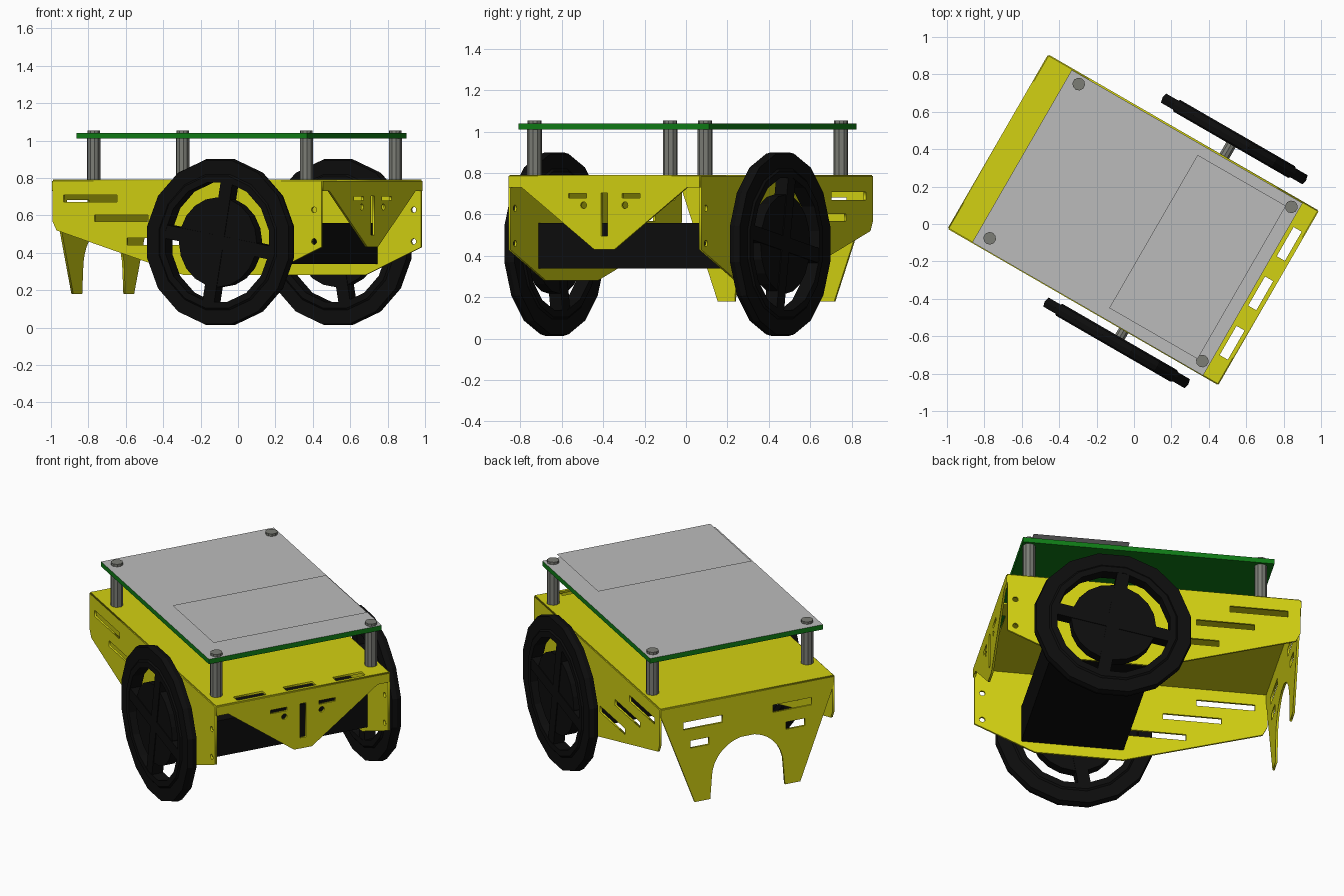
import bpy
import bmesh
from math import cos, sin, pi, radians
from mathutils import Matrix, Vector

cube = bpy.data.objects.get("Cube")
if cube:
    bpy.data.objects.remove(cube, do_unlink=True)

# The whole vehicle is turned about the vertical axis
TURN = Matrix.Rotation(radians(-30), 4, 'Z')
MID = 0.0175          # centre line across the body
LEFT, RIGHT = 0.55, -0.515
FRONT, BACK = 0.815, -0.845
DECK = 0.785
AXLE = (0.237, 0.457)  # along, height


def material(name, rgb):
    m = bpy.data.materials.new(name)
    m.use_nodes = True
    m.diffuse_color = (*rgb, 1)
    m.node_tree.nodes["Principled BSDF"].inputs["Base Color"].default_value = (*rgb, 1)
    return m


YELLOW = material("yellow sheet", (0.65, 0.64, 0.006))
BLACK = material("black plastic", (0.004, 0.004, 0.004))
GREEN = material("green board", (0.005, 0.2, 0.008))
GREY = material("light grey", (0.5, 0.5, 0.5))
METAL = material("dull metal", (0.2, 0.205, 0.18))


def add(name, mesh, mats, place=Matrix()):
    ob = bpy.data.objects.new(name, mesh)
    bpy.context.collection.objects.link(ob)
    for m in mats:
        mesh.materials.append(m)
    ob.matrix_world = TURN @ place
    return ob


def from_bmesh(name, bm, mats, place=Matrix()):
    bmesh.ops.recalc_face_normals(bm, faces=bm.faces)
    mesh = bpy.data.meshes.new(name)
    bm.to_mesh(mesh)
    bm.free()
    return add(name, mesh, mats, place)


def plate(name, loops, place, thick=0.012):
    """Sheet from an outline followed by hole outlines."""
    cu = bpy.data.curves.new(name, 'CURVE')
    cu.dimensions, cu.fill_mode, cu.extrude = '2D', 'BOTH', thick / 2
    for loop in loops:
        sp = cu.splines.new('POLY')
        sp.points.add(len(loop) - 1)
        for p, (a, b) in zip(sp.points, loop):
            p.co = (a, b, 0, 1)
        sp.use_cyclic_u = True
    tmp = bpy.data.objects.new(name + " outline", cu)
    bpy.context.collection.objects.link(tmp)
    bpy.context.view_layer.update()
    graph = bpy.context.evaluated_depsgraph_get()
    mesh = bpy.data.meshes.new_from_object(tmp.evaluated_get(graph))
    bpy.data.objects.remove(tmp, do_unlink=True)
    mesh.materials.clear()
    return add(name, mesh, [YELLOW], place)


def slot(a, b, w, h):
    return [(a - w/2, b - h/2), (a + w/2, b - h/2), (a + w/2, b + h/2), (a - w/2, b + h/2)]


def hole(a, b, r, n=10):
    return [(a + r*cos(2*pi*i/n), b + r*sin(2*pi*i/n)) for i in range(n)]


def box_into(bm, lo, hi, rot=Matrix()):
    lo, hi = Vector(lo), Vector(hi)
    mat = rot @ Matrix.Translation((lo + hi)/2) @ Matrix.Diagonal((*(hi - lo), 1))
    bmesh.ops.create_cube(bm, size=1, matrix=mat)


def rod_into(bm, r, lo, hi, n, mat=Matrix()):
    bmesh.ops.create_cone(bm, cap_ends=True, segments=n, radius1=r, radius2=r, depth=hi - lo,
                          matrix=mat @ Matrix.Translation((0, 0, (lo + hi)/2)))


# Top deck with three cable slots at the front
deck = [(BACK, RIGHT), (FRONT, RIGHT), (FRONT, LEFT), (BACK, LEFT)]
plate("top_deck", [deck] + [slot(0.772, MID + s*0.305, 0.05, 0.18) for s in (-1, 0, 1)],
      Matrix.Translation((0, 0, DECK)))

# Side panels
side = [(BACK, DECK), (BACK, 0.57), (-0.82, 0.52), (-0.03, 0.28), (0.47, 0.28),
        (FRONT, 0.43), (FRONT, DECK)]
side_holes = [slot(-0.61, 0.69, 0.33, 0.038), slot(-0.42, 0.585, 0.33, 0.035),
              slot(-0.22, 0.46, 0.33, 0.038), hole(0.77, 0.46, 0.016), hole(0.77, 0.63, 0.016)]
for name, v in (("left_panel", LEFT), ("right_panel", RIGHT)):
    plate(name, [side] + side_holes,
          Matrix.Translation((0, v, 0)) @ Matrix.Rotation(pi/2, 4, 'X'))

# End panels are drawn as half outlines and mirrored
END = Matrix(((0, 0, 1, 0), (1, 0, 0, MID), (0, 1, 0, 0), (0, 0, 0, 1)))


def mirrored(half):
    return half + [(-a, b) for a, b in reversed(half)]


front = mirrored([(0.533, DECK), (0.533, 0.73), (0.46, 0.73), (0.055, 0.43)])
front_holes = [slot(0, 0.6, 0.035, 0.21)]
for s in (-1, 1):
    front_holes += [slot(s*0.15, 0.69, 0.1, 0.022), hole(s*0.115, 0.645, 0.017)]
plate("front_panel", [front] + front_holes, Matrix.Translation((FRONT, 0, 0)) @ END)

arch = [(0.22*cos(t*pi/16), 0.31 + 0.22*sin(t*pi/16)) for t in range(8)]
back = mirrored([(0.533, DECK), (0.533, 0.74), (0.325, 0.18), (0.23, 0.18)] + arch)
back_holes = []
for s in (-1, 1):
    back_holes += [slot(s*0.275, 0.66, 0.24, 0.045), slot(s*0.295, 0.54, 0.115, 0.045)]
plate("back_panel", [back] + back_holes, Matrix.Translation((BACK, 0, 0)) @ END)

# Motor and battery block
bm = bmesh.new()
box_into(bm, (-0.03, RIGHT + 0.01, 0.34), (0.55, LEFT - 0.01, 0.56))
from_bmesh("motor_block", bm, [BLACK])

# Circuit board, grey on its upper face
bm = bmesh.new()
box_into(bm, (-0.70, -0.517, 1.01), (0.725, 0.547, 1.04))
bm.normal_update()
for f in bm.faces:
    f.material_index = 1 if f.normal.z > 0.5 else 0
from_bmesh("circuit_board", bm, [GREEN, GREY])

# Thin display sheet over the front half of the board
bm = bmesh.new()
bm.faces.new([bm.verts.new((a, b, 1.1)) for a, b in
              ((0.11, -0.455), (0.655, -0.455), (0.655, 0.49), (0.11, 0.49))])
from_bmesh("display_sheet", bm, [GREY])

# Standoffs with screw heads
for name, u in (("front", 0.683), ("back", -0.63)):
    for hand, v in (("left", 0.5), ("right", -0.452)):
        bm = bmesh.new()
        rod_into(bm, 0.036, DECK, 1.02, 10)
        rod_into(bm, 0.034, 1.02, 1.055, 10)
        from_bmesh(f"{name}_{hand}_standoff", bm, [METAL], Matrix.Translation((u, v, 0)))


# Wheels: faceted rim, hub disc and four spokes, built around local z
def wheel(name, v, spin):
    bm = bmesh.new()
    n = 16
    section = [(0.445, -0.028), (0.452, 0), (0.445, 0.028), (0.37, 0.028), (0.36, 0.036),
               (0.325, 0.036), (0.325, -0.036), (0.36, -0.036), (0.37, -0.028)]
    rings = [[bm.verts.new((r*cos(2*pi*(i + 0.5)/n), r*sin(2*pi*(i + 0.5)/n), h))
              for r, h in section] for i in range(n)]
    m = len(section)
    for i in range(n):
        a, b = rings[i], rings[(i + 1) % n]
        for j in range(m):
            k = (j + 1) % m
            bm.faces.new((a[j], b[j], b[k], a[k]))
    rod_into(bm, 0.24, -0.03, 0.03, 20)
    for q in range(4):
        box_into(bm, (0, -0.036, -0.034), (0.34, 0.036, 0.034),
                 Matrix.Rotation(radians(spin) + q*pi/2, 4, 'Z'))
    place = Matrix.Translation((AXLE[0], v, AXLE[1])) @ Matrix.Rotation(pi/2, 4, 'X')
    from_bmesh(name, bm, [BLACK], place)


wheel("left_wheel", 0.662, 10)
wheel("right_wheel", -0.597, -10)

# Axle between the wheels
bm = bmesh.new()
rod_into(bm, 0.03, -0.65, 0.59, 10, Matrix.Rotation(pi/2, 4, 'X'))
from_bmesh("axle", bm, [METAL], Matrix.Translation((AXLE[0], 0, AXLE[1])))
